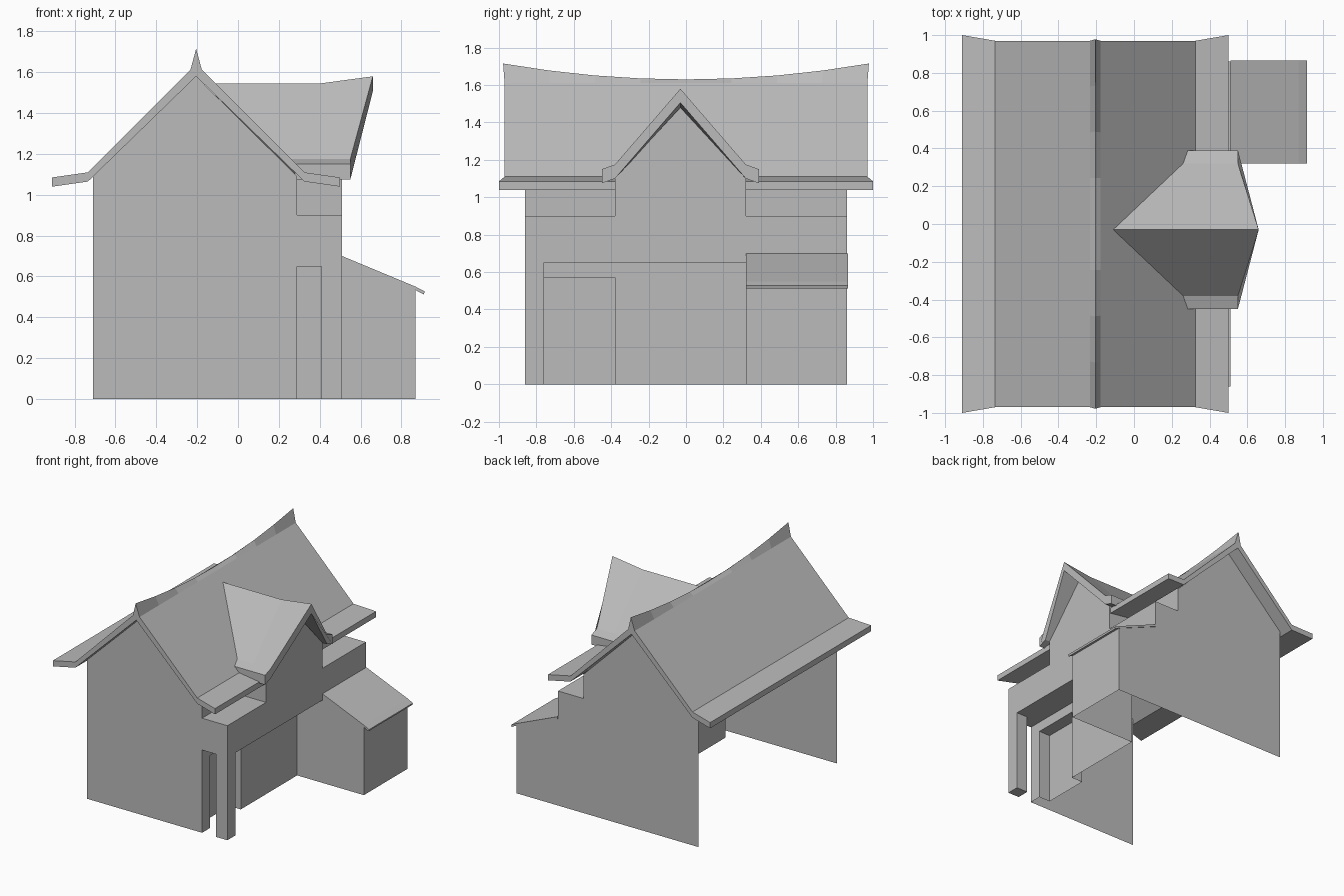
import bpy
import bmesh
from mathutils import Vector

cube = bpy.data.objects.get("Cube")
if cube:
    bpy.data.objects.remove(cube)

# One plain colour for the whole building
grey = bpy.data.materials.new("plain grey")
grey.use_nodes = True
colour = (0.5, 0.5, 0.5, 1)
grey.diffuse_color = colour
grey.node_tree.nodes["Principled BSDF"].inputs["Base Color"].default_value = colour


def finish(name, bm):
    mesh = bpy.data.meshes.new(name)
    bm.to_mesh(mesh)
    bm.free()
    mesh.materials.append(grey)
    obj = bpy.data.objects.new(name, mesh)
    bpy.context.collection.objects.link(obj)
    return obj


def panel(name, axis, at, outline, facing):
    """Flat sheet on a plane: the outline lies in the two other axes."""
    bm = bmesh.new()
    verts = []
    for point in outline:
        co = list(point)
        co.insert(axis, at)
        verts.append(bm.verts.new(co))
    face = bm.faces.new(verts)
    face.normal_update()
    if face.normal[axis] * facing < 0:
        face.normal_flip()
    return finish(name, bm)


def rect(a0, a1, b0, b1):
    return [(a0, b0), (a1, b0), (a1, b1), (a0, b1)]


def loft(name, sections):
    """Solid skin through matching closed sections, capped at both ends."""
    bm = bmesh.new()
    rings = [[bm.verts.new(Vector(p)) for p in s] for s in sections]
    for a, b in zip(rings, rings[1:]):
        for i in range(len(a)):
            j = (i + 1) % len(a)
            bm.faces.new((a[i], a[j], b[j], b[i]))
    bm.faces.new(rings[0])
    bm.faces.new(rings[-1])
    bmesh.ops.recalc_face_normals(bm, faces=bm.faces)
    return finish(name, bm)


# Main plan positions
LEFT, INNER, OUTER, SHED = -0.71, 0.29, 0.51, 0.87
END = 0.86
DORM0, DORM1 = -0.38, 0.32
DOOR0, DOOR_TOP, DOOR_X = -0.76, 0.57, 0.19
SOFFIT, LEDGE, EAVE = 0.65, 0.9, 1.09
RIDGE_X, DORM_Y = -0.205, -0.03

# Gable walls
gable_top = [(INNER, EAVE), (RIDGE_X, 1.58), (LEFT, EAVE)]
panel("front_gable_wall", 1, -END, [(LEFT, 0), (INNER, 0)] + gable_top, -1)
panel("back_gable_wall", 1, END,
      [(LEFT, 0), (SHED, 0), (SHED, 0.54), (OUTER, 0.69), (OUTER, LEDGE),
       (INNER, LEDGE)] + gable_top, 1)

# Porch wall with a recessed doorway
panel("porch_wall", 0, INNER,
      [(-END, 0), (DOOR0, 0), (DOOR0, DOOR_TOP), (DORM0, DOOR_TOP), (DORM0, 0),
       (DORM1, 0), (DORM1, SOFFIT), (-END, SOFFIT)], 1)
panel("door_panel", 0, DOOR_X, rect(DOOR0, DORM0, 0, DOOR_TOP), 1)
for name, y, facing in (("door_reveal_front", DOOR0, 1), ("door_reveal_back", DORM0, -1)):
    panel(name, 1, y, rect(DOOR_X, INNER, 0, DOOR_TOP), facing)
panel("door_lintel", 2, DOOR_TOP, rect(DOOR_X, INNER, DOOR0, DORM0), -1)

# Porch post
post = rect(0.41, OUTER, -END, DOOR0)
loft("porch_post", [[(x, y, z) for x, y in post] for z in (0, SOFFIT)])

# Upper storey projection: soffit, ledges and set-back walls
panel("porch_soffit", 2, SOFFIT, rect(INNER, OUTER, -END, DORM1), -1)
panel("front_ledge_end", 1, -END, rect(INNER, OUTER, SOFFIT, LEDGE), -1)
panel("front_ledge_face", 0, OUTER, rect(-END, DORM0, SOFFIT, LEDGE), 1)
panel("back_ledge_face", 0, OUTER, rect(DORM1, END, 0.69, LEDGE), 1)
for name, y0, y1 in (("front", -END, DORM0), ("back", DORM1, END)):
    panel(name + "_ledge_top", 2, LEDGE, rect(INNER, OUTER, y0, y1), 1)
    panel(name + "_upper_wall", 0, INNER, rect(y0, y1, LEDGE, EAVE + 0.01), 1)

# Dormer walls
panel("dormer_gable_wall", 0, OUTER,
      [(DORM0, SOFFIT), (DORM1, SOFFIT), (DORM1, 1.1), (DORM_Y, 1.48), (DORM0, 1.1)], 1)
for name, y, facing in (("front", DORM0, -1), ("back", DORM1, 1)):
    panel("dormer_side_" + name, 1, y, rect(INNER, OUTER, SOFFIT, 1.11), facing)

# Lean-to shed
panel("shed_front_wall", 1, DORM1,
      [(INNER, 0), (SHED, 0), (SHED, 0.54), (OUTER, 0.69), (INNER, 0.69)], -1)
panel("shed_side_wall", 0, SHED, rect(DORM1, END, 0, 0.54), 1)
shed_profile = [(OUTER, 0.7), (SHED, 0.55), (0.915, 0.527), (0.91, 0.512),
                (SHED, 0.533), (OUTER, 0.68)]
loft("shed_roof", [[(x, y, z) for x, z in shed_profile] for y in (DORM1, END + 0.005)])

# Main roof: sagging ridge, kicked eaves that flare at the ends
def roof_section(t):
    peak = 1.63 + 0.085 * t * t
    top = [(0.705, 1.085, 1.0), (0.53, 1.11, 0.97), (0.028, 1.612, 0.97)]
    low = [(0.53, 1.065, 0.97), (0.705, 1.04, 1.0)]
    left = [(RIDGE_X - d, t * r, z) for d, z, r in top]
    right = [(RIDGE_X + d, t * r, z) for d, z, r in reversed(top)]
    under_r = [(RIDGE_X + d, t * r, z) for d, z, r in reversed(low)]
    under_l = [(RIDGE_X - d, t * r, z) for d, z, r in low]
    return (left + [(RIDGE_X, t * 0.978, peak)] + right
            + under_r + [(RIDGE_X, t * 0.97, 1.58)] + under_l)


loft("main_roof", [roof_section(t / 4) for t in range(-4, 5)])

# Dormer roof: ridge sweeps up and forward at the gable
def dormer_section(apex_x, knee_x, eave_x, lift):
    half = [(0.42, 1.15, eave_x), (0.35, 1.175, knee_x)]
    low = [(0.35, 1.1, knee_x), (0.42, 1.075, eave_x)]
    return ([(x, DORM_Y - d, z) for d, z, x in half]
            + [(apex_x, DORM_Y, 1.545 + lift)]
            + [(x, DORM_Y + d, z) for d, z, x in reversed(half)]
            + [(x, DORM_Y + d, z) for d, z, x in reversed(low)]
            + [(apex_x, DORM_Y, 1.47 + lift)]
            + [(x, DORM_Y - d, z) for d, z, x in low])


loft("dormer_roof", [dormer_section(-0.11, 0.25, 0.28, 0),
                     dormer_section(0.4, 0.4, 0.4, 0),
                     dormer_section(0.66, 0.55, 0.55, 0.035)])
